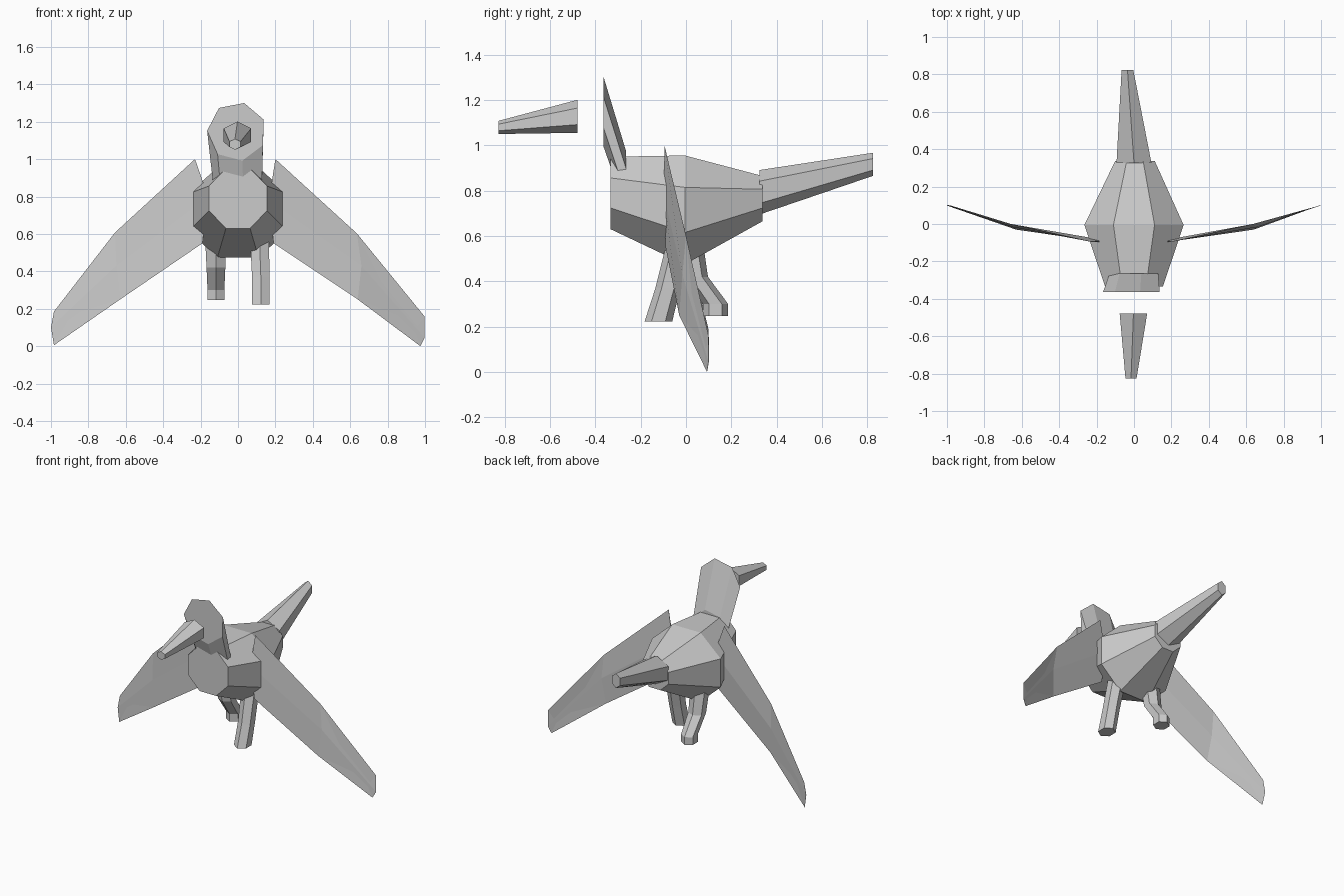
import bpy, bmesh
from math import cos, sin, radians, tau

cube = bpy.data.objects.get("Cube")
if cube:
    bpy.data.objects.remove(cube, do_unlink=True)

grey = bpy.data.materials.new("plain_grey")
grey.use_nodes = True
colour = (0.6, 0.6, 0.6, 1)
grey.diffuse_color = colour
grey.node_tree.nodes["Principled BSDF"].inputs["Base Color"].default_value = colour


def loft(name, rings):
    """Skin a list of equal-length rings and cap both ends."""
    bm = bmesh.new()
    loops = [[bm.verts.new(p) for p in ring] for ring in rings]
    for a, b in zip(loops, loops[1:]):
        for i in range(len(a)):
            j = (i + 1) % len(a)
            bm.faces.new((a[i], a[j], b[j], b[i]))
    bm.faces.new(loops[0])
    bm.faces.new(loops[-1])
    bmesh.ops.recalc_face_normals(bm, faces=bm.faces)
    mesh = bpy.data.meshes.new(name)
    bm.to_mesh(mesh)
    bm.free()
    mesh.materials.append(grey)
    obj = bpy.data.objects.new(name, mesh)
    bpy.context.collection.objects.link(obj)
    return obj


def upright(x, y, z, rx, rz, sides, phase):
    """Ring facing front to back."""
    angles = [radians(phase) + tau * i / sides for i in range(sides)]
    return [(x + rx * cos(a), y, z + rz * sin(a)) for a in angles]


def level(x, y, z, rx, ry):
    """Six-sided ring lying flat, with a corner to the front."""
    angles = [radians(30) + tau * i / 6 for i in range(6)]
    return [(x + rx * cos(a), y + ry * sin(a), z) for a in angles]


# Body: eight-sided barrel
loft("body", [upright(0, -0.333, 0.79, 0.168, 0.173, 8, 22.5),
              upright(0, -0.005, 0.715, 0.287, 0.26, 8, 22.5),
              upright(0.005, 0.338, 0.765, 0.114, 0.108, 8, 22.5)])

# Head and neck: seven-sided, leaning forward out of the body
loft("head_and_neck", [upright(-0.007, -0.363, 1.147, 0.158, 0.158, 7, 24),
                       upright(0.005, -0.265, 0.845, 0.136, 0.136, 7, 24)])

# Beak and tail: six-sided tapers
loft("beak", [upright(-0.003, -0.478, 1.128, 0.085, 0.073, 6, 30),
              upright(-0.016, -0.827, 1.079, 0.034, 0.029, 6, 30)])
loft("tail", [upright(0, 0.325, 0.793, 0.108, 0.098, 6, 30),
              upright(-0.035, 0.824, 0.916, 0.036, 0.051, 6, 30)])

# Legs: the left one straight, the right one bent back
loft("left_leg", [level(0.115, -0.03, 0.57, 0.058, 0.055),
                  level(0.122, -0.08, 0.37, 0.054, 0.055),
                  level(0.122, -0.122, 0.222, 0.054, 0.061)])
loft("right_leg", [level(-0.12, 0.02, 0.57, 0.064, 0.055),
                   level(-0.118, 0.045, 0.42, 0.058, 0.052),
                   level(-0.118, 0.13, 0.3, 0.052, 0.056),
                   level(-0.118, 0.13, 0.247, 0.052, 0.056)])


def blade(lead, middle, trail, thick):
    """Thin diamond section of a wing."""
    x, y, z = middle
    return [lead, (x, y - thick, z), trail, (x, y + thick, z)]


# Wings: thin blades swept out and down
loft("left_wing", [
    blade((0.2, -0.095, 1.0), (0.165, -0.092, 0.78), (0.19, -0.09, 0.55), 0.006),
    blade((0.636, 0.0, 0.602), (0.66, -0.012, 0.43), (0.64, -0.03, 0.25), 0.004),
    blade((0.998, 0.1, 0.158), (0.998, 0.1, 0.045), (0.975, 0.093, 0.0), 0.001)])
loft("right_wing", [
    blade((-0.23, -0.095, 1.0), (-0.16, -0.092, 0.8), (-0.19, -0.09, 0.55), 0.006),
    blade((-0.658, 0.0, 0.607), (-0.65, -0.012, 0.43), (-0.63, -0.03, 0.25), 0.004),
    blade((-0.984, 0.1, 0.185), (-1.0, 0.1, 0.1), (-0.984, 0.093, 0.005), 0.001)])
